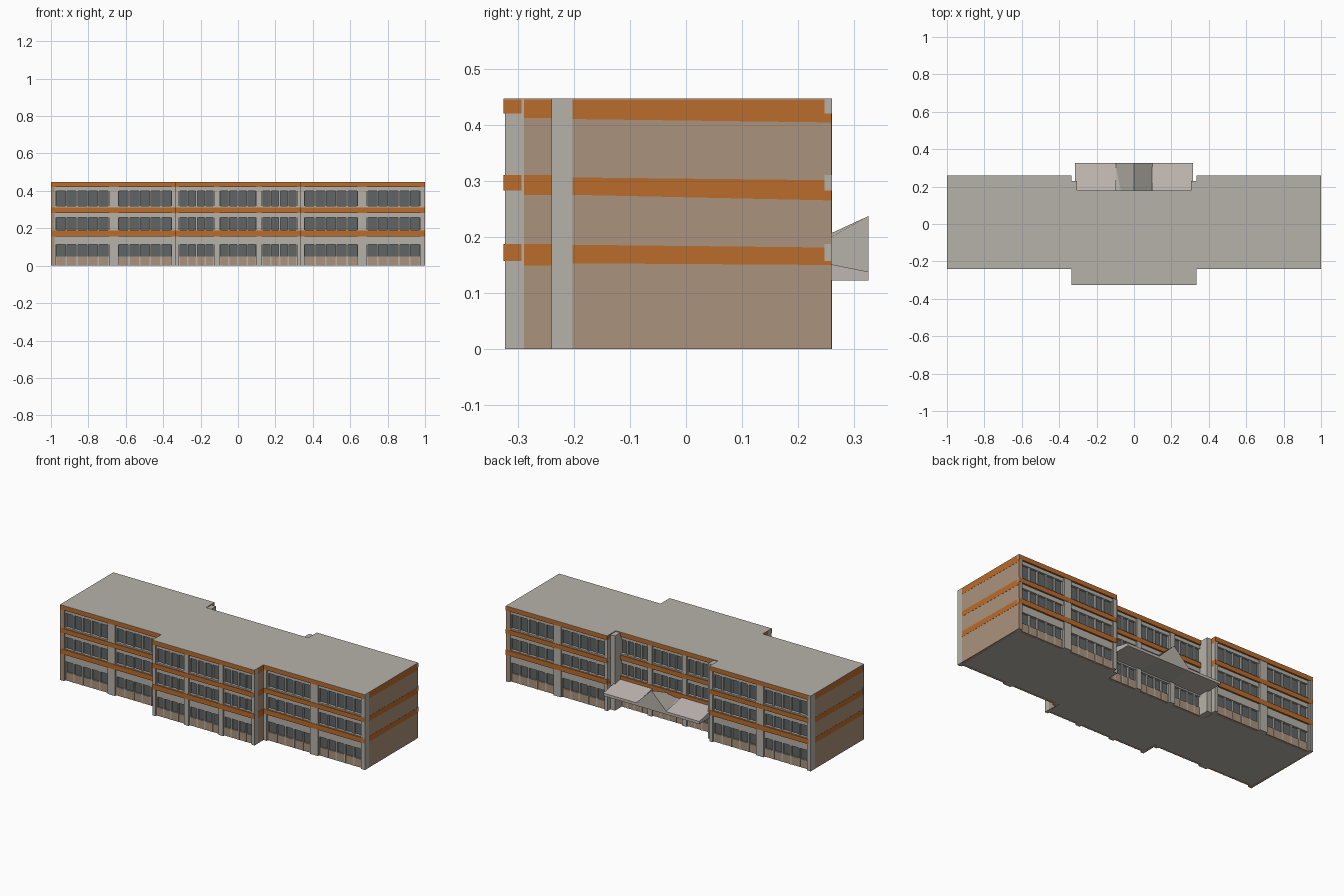
import bpy, bmesh

if "Cube" in bpy.data.objects:
    bpy.data.objects.remove(bpy.data.objects["Cube"])

COLOURS = {
    "concrete_grey": (0.47, 0.445, 0.40, 1),
    "tan_wall": (0.41, 0.29, 0.20, 1),
    "orange_band": (0.49, 0.15, 0.025, 1),
    "window_glass": (0.115, 0.13, 0.13, 1),
    "canopy_pale": (0.52, 0.47, 0.44, 1),
}
MATS = {}
for n, c in COLOURS.items():
    MATS[n] = bpy.data.materials.new(n)
    MATS[n].diffuse_color = c

PARTS = {}


def get(name, mat):
    if name not in PARTS:
        PARTS[name] = (bmesh.new(), mat)
    return PARTS[name][0]


def box(name, mat, x0, x1, y0, y1, z0, z1):
    prism(name, mat, [(y0, z0), (y1, z0), (y1, z1), (y0, z1)], x0, x1)


def prism(name, mat, yz, x0, x1):
    """Extrude a yz profile along x."""
    bm = get(name, mat)
    a = [bm.verts.new((x0, y, z)) for y, z in yz]
    b = [bm.verts.new((x1, y, z)) for y, z in yz]
    bm.faces.new(a)
    bm.faces.new(b[::-1])
    for i in range(len(a)):
        j = (i + 1) % len(a)
        bm.faces.new((a[i], b[i], b[j], a[j]))


H = 0.447
XC = 0.335                    # half width of the centre block
WF, WB = -0.24, 0.26          # wing front and back
CF, CB = -0.325, 0.18         # centre front and back
BANDS = [(0.157, 0.187), (0.283, 0.31), (0.42, H - 0.002)]
FLOORS = [(0.05, 0.113), (0.19, 0.258), (0.318, 0.40)]

# Solid core and roof slabs
D = 0.03
for s in (-1, 1):
    xa, xb = sorted((s * 0.99, s * (XC - 0.03)))
    box("core", "concrete_grey", xa, xb, WF + D, WB - D, 0, H - 0.004)
    xa, xb = sorted((s * 1.0, s * XC))
    box("roof", "concrete_grey", xa, xb, WF, WB, H - 0.002, H)
box("core", "concrete_grey", -XC + .01, XC - .01, CF + D, CB - D, 0, H - 0.004)
box("roof", "concrete_grey", -XC, XC, CF, CB, H - 0.002, H)


def facade(yf, d, xs, xe, bays):
    """Facade at y = yf, going inwards along d, with bays (x0, x1, panes)."""
    def layer(name, mat, x0, x1, da, db, z0, z1):
        ya, yb = sorted((yf + d * da, yf + d * db))
        box(name, mat, x0, x1, ya, yb, z0, z1)

    # orange floor bands across the full width
    for z0, z1 in BANDS:
        layer("front_bands", "orange_band", xs, xe, 0, D + .002, z0, z1)
    # pilasters between the bays
    edges = [xs] + [v for b in bays for v in b[:2]] + [xe]
    for x0, x1 in zip(edges[::2], edges[1::2]):
        layer("pilasters", "concrete_grey", x0, x1, 0.002, D + .002, 0, H - .003)
    for x0, x1, n in bays:
        # tan wall below the ground floor windows, concrete lintels and sills
        layer("plinth_walls", "tan_wall", x0, x1, 0.014, D + .002, 0, 0.05)
        for (a, b), (ba, bb) in zip(FLOORS, BANDS):
            layer("lintels", "concrete_grey", x0, x1, 0.010, D + .002, b, ba)
            if a > 0.1:
                layer("sills", "concrete_grey", x0, x1, 0.006, D + .002, a - 0.009, a)
            # glazing and mullions
            layer("glazing", "window_glass", x0, x1, 0.022, D + .002, a, b)
            w = (x1 - x0) / n
            for i in range(n + 1):
                m = x0 + i * w
                hw = 0.0045
                lo, hi = max(x0, m - hw), min(x1, m + hw)
                layer("mullions", "concrete_grey", lo, hi, 0.012, D, 0 if a < 0.1 else a, b)


wing = [(0.355, 0.64, 5), (0.69, 0.975, 5)]
wing_l = [(-b, -a, n) for a, b, n in reversed(wing)]
centre = [(-0.315, -0.128, 4), (-0.098, 0.098, 4), (0.128, 0.315, 4)]
for yf, d in ((WF, 1), (WB, -1)):
    facade(yf, d, XC, 0.999, wing)
    facade(yf, d, -0.999, -XC, wing_l)
facade(CF, 1, -XC, XC, centre)
facade(CB, -1, -XC, XC, centre)

# End walls, the left one being the right one turned half round
for s in (1, -1):
    def yy(y):
        return y if s == 1 else WF + WB - y

    def end(name, mat, xa, xb, yz):
        prism(name, mat, [(yy(y), z) for y, z in yz], *sorted((s * xa, s * xb)))

    def rect(y0, y1, z0, z1):
        return [(y0, z0), (y1, z0), (y1, z1), (y0, z1)]

    end("end_walls", "tan_wall", 0.98, 0.9992, rect(WF + 0.01, WB - .0005, 0, H - .003))
    end("end_pilasters", "concrete_grey", 0.985, 1.0, rect(WF, WF + 0.038, 0, H - .002))
    for z0, z1, z2, z3 in ((.153, .150, .181, .186), (.275, .265, .301, .306),
                           (.410, .404, H - .002, H - .002)):
        end("end_bands", "orange_band", 0.99, 1.0,
            [(WF + 0.038, z0), (WB - 0.001, z1), (WB - 0.001, z2), (WF + 0.038, z3)])
    for z0, z1 in BANDS:
        end("end_band_caps", "concrete_grey", 0.995, 1.0005, rect(WB - 0.013, WB, z0, z1))

# Return walls where the centre block steps out at the front and in at the back
for s in (1, -1):
    def ret(y0, y1, x_in, x_out):
        xa, xb = sorted((s * x_in, s * x_out))
        box("return_walls", "tan_wall", xa, xb, y0, y1, 0, H - .003)
        for z0, z1 in BANDS:
            e = 0.001
            xa, xb = sorted((s * (min(x_in, x_out) - e), s * (max(x_in, x_out) + e)))
            box("return_bands", "orange_band", xa, xb, y0, y1, z0 - .008, z1)

    ret(CF + 0.036, WF + 0.03, XC - 0.02, XC - 0.001)
    ret(CB - 0.03, WB - 0.01, XC + 0.001, XC + 0.018)
    xa, xb = sorted((s * (XC - 0.02), s * XC))
    box("corner_pilasters", "concrete_grey", xa, xb, CF + .002, CF + 0.036, 0, H - .002)

# Entrance canopy at the back: sloping slabs with a gable in the middle
for s in (1, -1):
    xa, xb = sorted((s * 0.095, s * 0.315))
    prism("canopy_slab", "canopy_pale",
          [(CB - .01, .122), (.325, .122), (.325, .138), (CB - .01, .169)], xa, xb)
prism("canopy_middle", "concrete_grey",
      [(CB - .01, .122), (.325, .122), (.325, .138), (CB - .01, .155)], -0.095, 0.095)
bm = get("canopy_gable", "concrete_grey")
rings = []
for y, zr, ze in ((CB - .01, .166, .150), (.325, .237, .138)):
    rings.append([bm.verts.new(p) for p in ((-.1, y, ze), (.1, y, ze), (0, y, zr))])
bm.faces.new(rings[0])
bm.faces.new(rings[1][::-1])
for i in range(3):
    j = (i + 1) % 3
    bm.faces.new((rings[0][i], rings[1][i], rings[1][j], rings[0][j]))

# Turn the collected parts into objects
for name, (bm, mat) in PARTS.items():
    bmesh.ops.recalc_face_normals(bm, faces=bm.faces[:])
    me = bpy.data.meshes.new(name)
    bm.to_mesh(me)
    bm.free()
    me.materials.append(MATS[mat])
    bpy.context.collection.objects.link(bpy.data.objects.new(name, me))

for m in bpy.data.materials:
    if m.users and not m.is_grease_pencil:
        m.use_nodes = True
        m.node_tree.nodes["Principled BSDF"].inputs["Base Color"].default_value = m.diffuse_color
